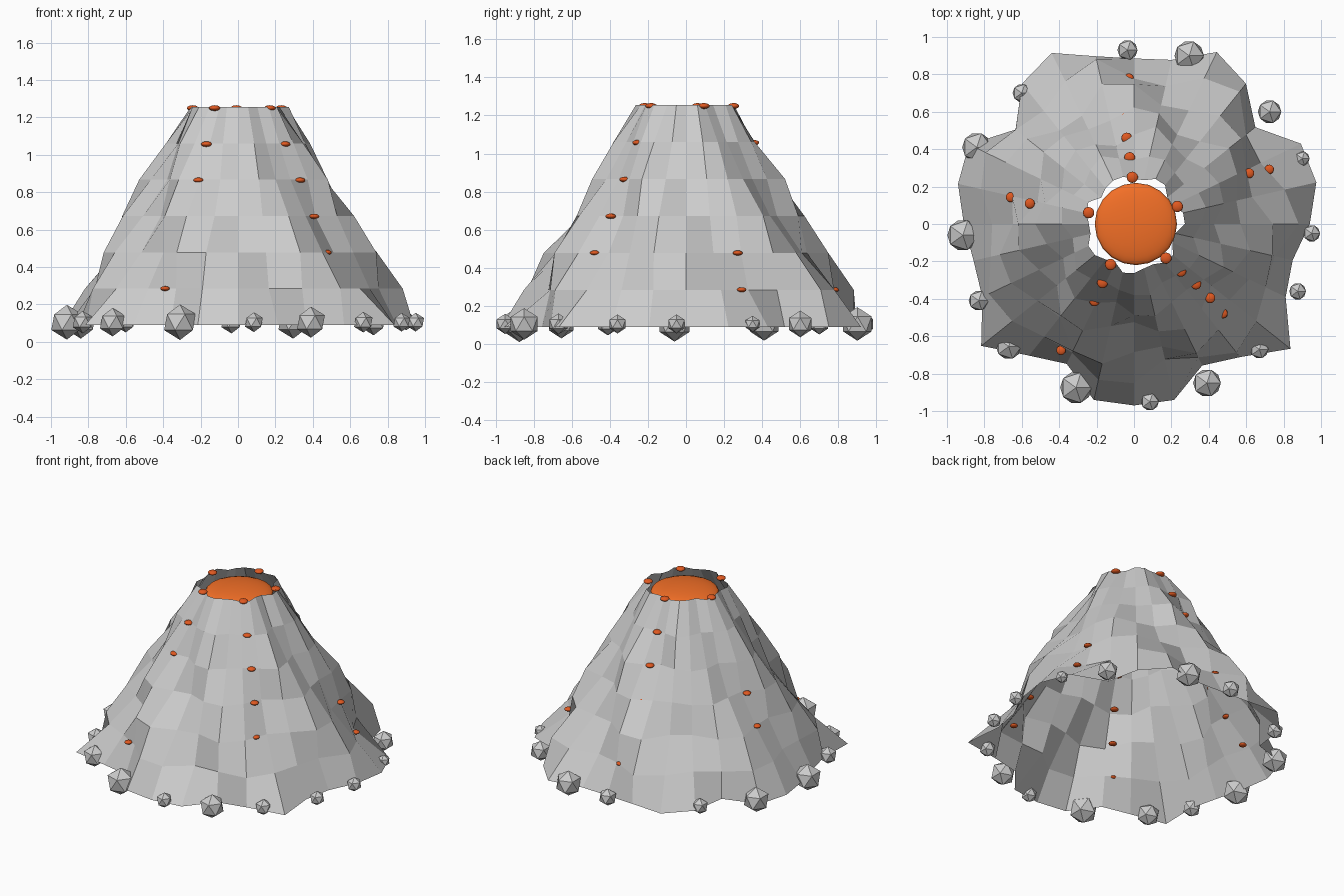
import bpy, bmesh, math, random

if "Cube" in bpy.data.objects:
    bpy.data.objects.remove(bpy.data.objects["Cube"])

random.seed(4)


def material(name, rgb):
    m = bpy.data.materials.new(name)
    m.diffuse_color = (*rgb, 1)
    m.use_nodes = True
    m.node_tree.nodes["Principled BSDF"].inputs["Base Color"].default_value = m.diffuse_color
    return m


LAVA = material("lava_orange", (0.9, 0.16, 0.02))
DROP = material("drop_orange", (0.75, 0.1, 0.015))


def finish(bm, name, mat=None, smooth=False):
    me = bpy.data.meshes.new(name)
    bm.to_mesh(me)
    bm.free()
    for p in me.polygons:
        p.use_smooth = smooth
    if mat:
        me.materials.append(mat)
    ob = bpy.data.objects.new(name, me)
    bpy.context.collection.objects.link(ob)
    return ob


def squashed_ball(name, radius, flat, loc, mat):
    bm = bmesh.new()
    bmesh.ops.create_uvsphere(bm, u_segments=20, v_segments=10, radius=radius)
    ob = finish(bm, name, mat, True)
    ob.location = loc
    ob.scale = (1, 1, flat)


# Mountain: open shell, 28 sides, 7 ridges that spiral with height, 6 bands
N, BANDS = 28, 6
FOOT = [.94, 1.0, .99, .83, .96, 1.02, .90, .885, .92, 1.015, .96, .81, .98, .965,
        .91, .88, .90, 1.045, .90, .83, .965, .97, .965, .84, .91, 1.07, .90, .87]
bm = bmesh.new()
rings = []
for j in range(BANDS + 1):
    z = 0.09 + 0.1942 * j
    mean = 0.93 - 0.68 * j / BANDS
    ring = []
    for i in range(N):
        a = 2 * math.pi * i / N
        ridge = 1 + 0.085 * math.sin(7 * a + 6 * (z - 0.09)) + random.uniform(-.035, .035)
        r = mean * ridge if j else FOOT[i]
        ring.append(bm.verts.new((r * math.cos(a), r * math.sin(a), z)))
    rings.append(ring)
for lo, hi in zip(rings, rings[1:]):
    for i in range(N):
        k = (i + 1) % N
        bm.faces.new((lo[i], lo[k], hi[k], hi[i]))
finish(bm, "mountain")

# Lava lake inside the crater
squashed_ball("lava_lake", 0.22, 0.2, (0.01, 0, 1.205), LAVA)

# Five streams of flattened lava drops down the slope
for s, base in enumerate((22, 92, 166, 240, 313)):
    for k in range(6):
        a = math.radians(base + 3 * math.sin(math.pi * k / 5))
        r = 0.25 + 0.106 * k
        squashed_ball(f"lava_drop_{s}_{k}", 0.03 - 0.001 * k, 0.5,
                      (r * math.cos(a), r * math.sin(a), 1.25 - 0.193 * k), DROP)

# Ring of boulders around the foot: x, y, radius
ROCKS = [(-.035, .93, .06), (.295, .90, .088), (-.6, .70, .055), (.725, .60, .07),
         (-.84, .41, .088), (.9, .35, .043), (-.915, -.06, .093), (.95, -.05, .05),
         (-.83, -.41, .06), (.875, -.36, .05), (-.67, -.655, .076), (.67, -.67, .055),
         (-.31, -.875, .095), (.39, -.85, .083), (.085, -.95, .053)]
for n, (x, y, r) in enumerate(ROCKS):
    bm = bmesh.new()
    bmesh.ops.create_icosphere(bm, subdivisions=1, radius=r)
    bmesh.ops.translate(bm, vec=(x, y, 0.105), verts=bm.verts)
    finish(bm, f"boulder_{n}")
